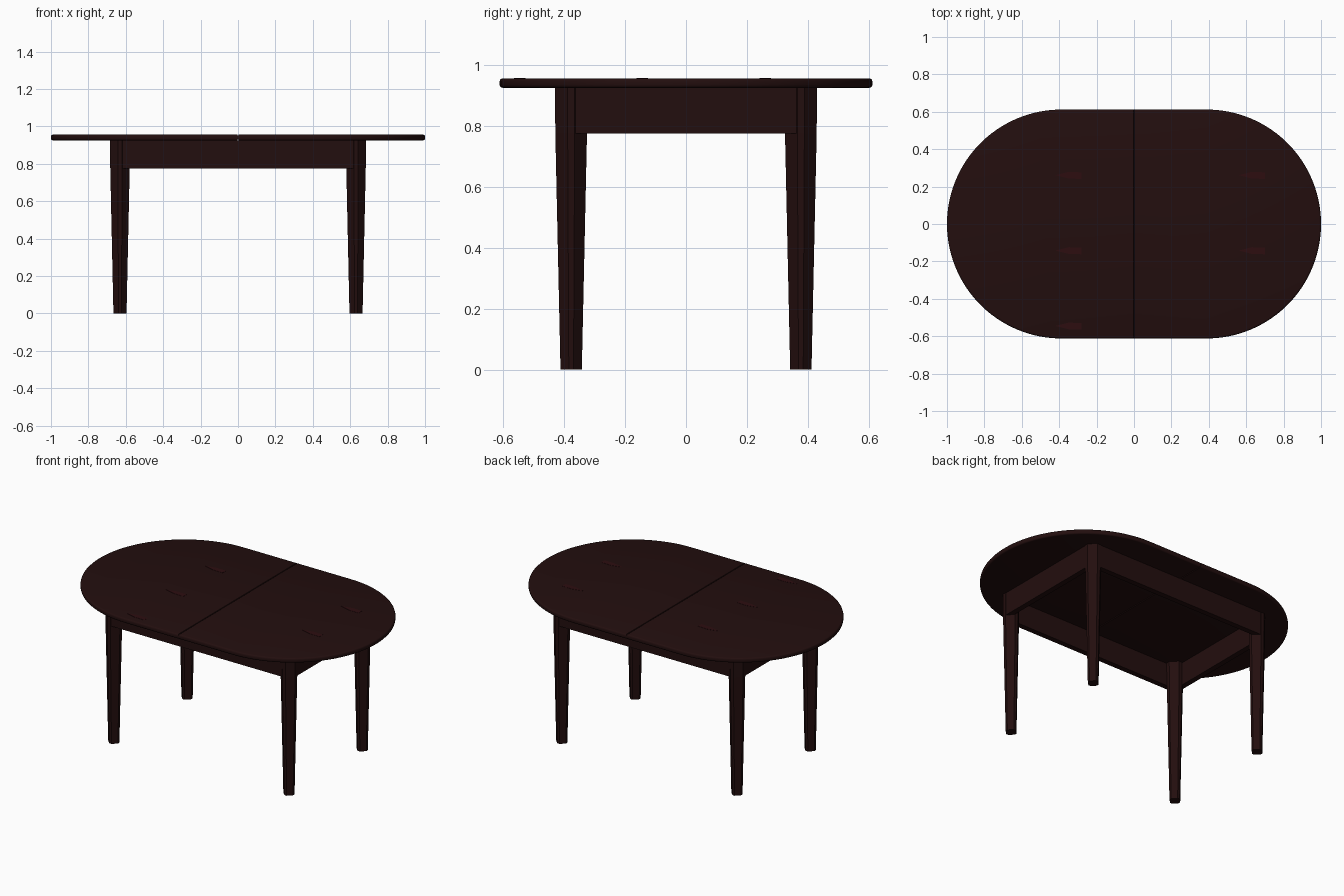
import bpy
import bmesh
from math import sin, cos, pi, radians

default = bpy.data.objects.get("Cube")
if default:
    bpy.data.objects.remove(default)


def make_material(name, color):
    mat = bpy.data.materials.new(name)
    mat.use_nodes = True
    mat.diffuse_color = color
    bsdf = mat.node_tree.nodes["Principled BSDF"]
    bsdf.inputs["Base Color"].default_value = color
    bsdf.inputs["Roughness"].default_value = 0.6
    return mat


dark_wood = make_material("dark wood", (0.0165, 0.0044, 0.0044, 1))
red_grain = make_material("red grain", (0.026, 0.004, 0.0052, 1))


def loft(name, rings, mat, smooth=False):
    """Skin a stack of equal-length rings and cap both ends."""
    bm = bmesh.new()
    loops = [[bm.verts.new(p) for p in ring] for ring in rings]
    count = len(loops[0])
    for low, high in zip(loops, loops[1:]):
        for i in range(count):
            j = (i + 1) % count
            bm.faces.new((low[i], low[j], high[j], high[i]))
    bm.faces.new(loops[0][::-1])
    bm.faces.new(loops[-1])
    bmesh.ops.recalc_face_normals(bm, faces=bm.faces)
    mesh = bpy.data.meshes.new(name)
    bm.to_mesh(mesh)
    bm.free()
    mesh.materials.append(mat)
    obj = bpy.data.objects.new(name, mesh)
    bpy.context.collection.objects.link(obj)
    if smooth:
        bpy.ops.object.select_all(action="DESELECT")
        obj.select_set(True)
        bpy.context.view_layer.objects.active = obj
        bpy.ops.object.shade_smooth_by_angle(angle=radians(35))
    return obj


# Table top: two D-shaped halves with a rounded rim, meeting at a fine seam
RADIUS, CENTRE = 0.612, 0.388
TOP_LOW, TOP_HIGH = 0.925, 0.956
STEPS = 48


def half_outline(side, inset, z):
    seam = 0.001 + inset * 0.25
    r = RADIUS - inset
    arc = [(CENTRE + r * cos(a), r * sin(a))
           for a in (-pi / 2 + pi * i / STEPS for i in range(STEPS + 1))]
    points = [(seam, -r)] + arc + [(seam, r)]
    return [(side * x, y, z) for x, y in points]


ROUND = 0.01
corner = [(ROUND * (1 - sin(a)), ROUND * (1 - cos(a)))
          for a in (0, pi / 6, pi / 3, pi / 2)]
profile = [(i, TOP_LOW + h) for i, h in corner]
profile += [(i, TOP_HIGH - h) for i, h in reversed(corner)]
for side, label in ((1, "left"), (-1, "right")):
    loft("table_top_" + label,
         [half_outline(side, i, z) for i, z in profile], dark_wood, True)

# Legs: eight-sided, straight beside the apron and tapered below it
LEG_X, LEG_Y = 0.631, 0.377
APRON_LOW = 0.775


def octagon(cx, cy, half, z):
    flat = half * 0.22
    pts = [(half, -flat), (half, flat), (flat, half), (-flat, half),
           (-half, flat), (-half, -flat), (-flat, -half), (flat, -half)]
    return [(cx + x, cy + y, z) for x, y in pts]


for sx, xname in ((1, "left"), (-1, "right")):
    for sy, yname in ((-1, "front"), (1, "back")):
        stations = ((0.035, 0), (0.052, APRON_LOW), (0.053, TOP_LOW))
        loft(f"{yname}_{xname}_leg",
             [octagon(sx * LEG_X, sy * LEG_Y, h, z) for h, z in stations],
             dark_wood)


# Apron boards between the legs
def board(name, x0, x1, y0, y1):
    rect = [(x0, y0), (x1, y0), (x1, y1), (x0, y1)]
    loft(name, [[(x, y, z) for x, y in rect] for z in (APRON_LOW, TOP_LOW)],
         dark_wood)


THICK = 0.035
OUT_X, OUT_Y = LEG_X + 0.05, LEG_Y + 0.05
for s, xname, yname in ((1, "left", "back"), (-1, "right", "front")):
    xs = sorted((s * OUT_X, s * (OUT_X - THICK)))
    ys = sorted((s * OUT_Y, s * (OUT_Y - THICK)))
    board(f"{xname}_apron", *xs, -LEG_Y + 0.01, LEG_Y - 0.01)
    board(f"{yname}_apron", -LEG_X + 0.01, LEG_X - 0.01, *ys)

# Reddish grain flecks on the top, as very thin plates
fleck = [(-0.07, 0), (0, -0.018), (0.07, -0.02), (0.07, 0.015), (0, 0.018)]
for row in range(3):
    for col in range(2):
        if row == 0 and col == 1:
            continue
        cx, cy = -0.35 + 0.98 * col, -0.545 + 0.403 * row
        loft(f"grain_fleck_{row}_{col}",
             [[(cx + x, cy + y, z) for x, y in fleck]
              for z in (TOP_HIGH - 0.001, TOP_HIGH + 0.001)], red_grain)
